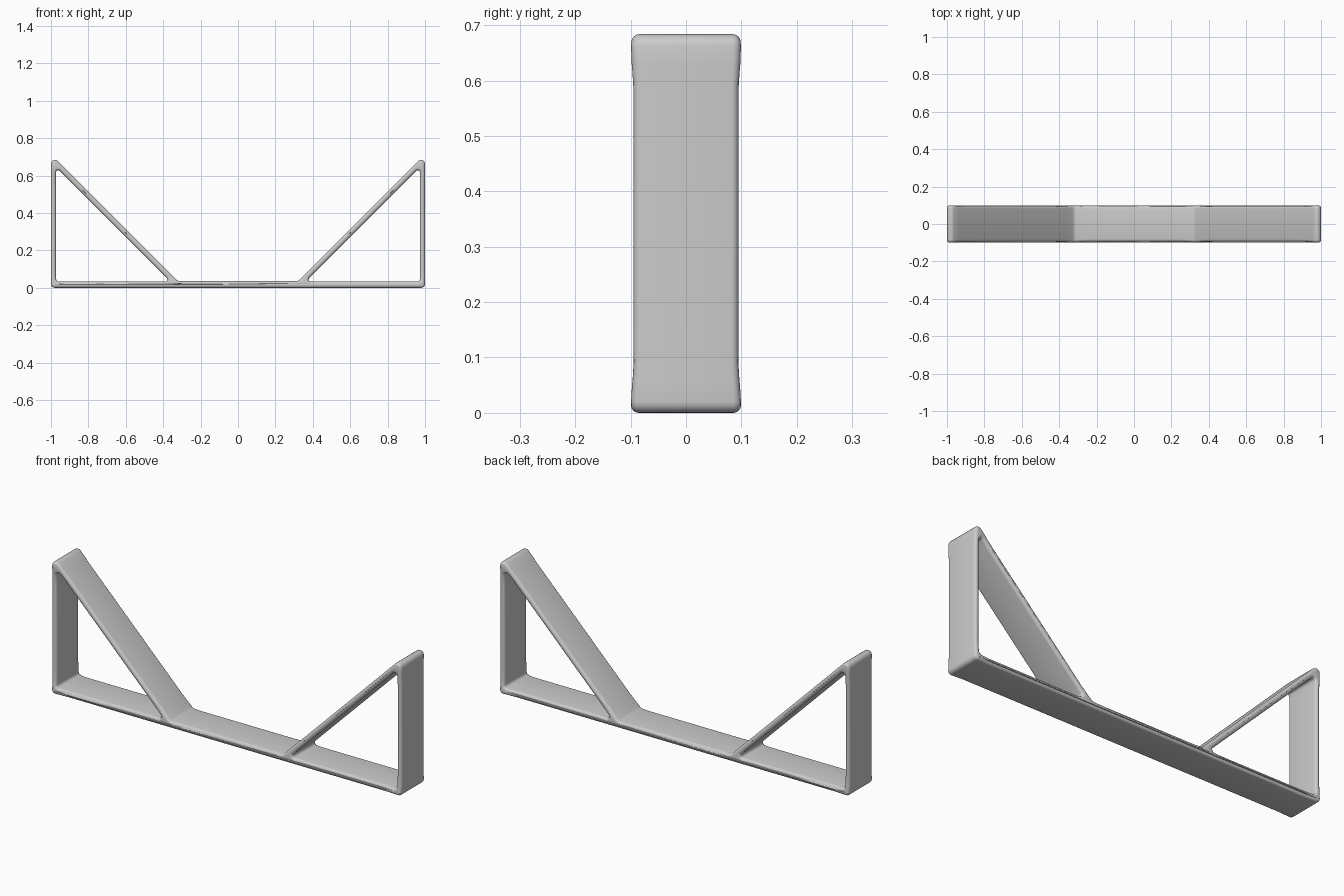
import bpy
import math
from mathutils import Matrix, Vector

cube = bpy.data.objects.get("Cube")
if cube:
    bpy.data.objects.remove(cube, do_unlink=True)

HALF_WIDTH = 0.094
EDGE = 0.013


def rounded(corners, steps=5):
    """Round each (x, z, radius) corner, with extra points beside the joints."""
    pts = []
    count = len(corners)
    for i, (x, z, r) in enumerate(corners):
        p = Vector((x, z))
        a = (Vector(corners[i - 1][:2]) - p).normalized()
        b = (Vector(corners[(i + 1) % count][:2]) - p).normalized()
        half = a.angle(b) / 2
        reach = r / math.tan(half)
        center = p + (a + b).normalized() * (r / math.sin(half))
        start, end = p + a * reach - center, p + b * reach - center
        pts += [p + a * (reach + d) for d in (0.07, 0.035)]
        for k in range(steps + 1):
            t = k / steps
            swing = math.pi - 2 * half
            w0 = math.sin((1 - t) * swing) / math.sin(swing)
            w1 = math.sin(t * swing) / math.sin(swing)
            pts.append(center + start * w0 + end * w1)
        pts += [p + b * (reach + d) for d in (0.035, 0.07)]
    return pts


def mirrored(corners):
    return [(-x, z, r) for x, z, r in reversed(corners)]


# Outline of the whole frame and its triangular openings
right_side = [(1, 0, 0.02), (1, 0.715, 0.022), (0.32, 0.035, 0.03)]
opening = [(0.973, 0.033, 0.016), (0.973, 0.645, 0.012), (0.361, 0.033, 0.012)]
loops = [right_side + mirrored(right_side), opening, mirrored(opening)]

curve = bpy.data.curves.new("frame_profile", "CURVE")
curve.dimensions = "2D"
curve.fill_mode = "BOTH"
curve.extrude = HALF_WIDTH - EDGE
curve.bevel_depth = EDGE
curve.bevel_resolution = 3
curve.offset = -EDGE
for loop in loops:
    pts = rounded(loop)
    spline = curve.splines.new("POLY")
    spline.points.add(len(pts) - 1)
    for point, co in zip(spline.points, pts):
        point.co = (co.x, co.y, 0, 1)
    spline.use_cyclic_u = True

# Turn the profile into a standing mesh
helper = bpy.data.objects.new("frame_profile", curve)
bpy.context.collection.objects.link(helper)
mesh = bpy.data.meshes.new_from_object(
    helper.evaluated_get(bpy.context.evaluated_depsgraph_get()))
bpy.data.objects.remove(helper, do_unlink=True)
mesh.transform(Matrix.Rotation(math.pi / 2, 4, "X"))

# Slight swelling where the bars meet
joints = [(s * x, z) for s in (-1, 1) for x, z in
          ((0.985, 0.015), (0.98, 0.655), (0.345, 0.02))]
for v in mesh.vertices:
    d = min(math.hypot(v.co.x - x, v.co.z - z) for x, z in joints)
    v.co.y *= 1 + 0.055 * math.exp(-(d / 0.05) ** 2)

# Material
gray = bpy.data.materials.new("light_gray")
gray.use_nodes = True
color = (0.6, 0.6, 0.6, 1)
gray.diffuse_color = color
gray.node_tree.nodes["Principled BSDF"].inputs["Base Color"].default_value = color
mesh.materials.clear()
mesh.materials.append(gray)

frame = bpy.data.objects.new("bracket_frame", mesh)
bpy.context.collection.objects.link(frame)
bpy.ops.object.select_all(action="DESELECT")
frame.select_set(True)
bpy.context.view_layer.objects.active = frame

# Weld the front, back and rim together
bpy.ops.object.mode_set(mode="EDIT")
bpy.ops.mesh.select_all(action="SELECT")
bpy.ops.mesh.remove_doubles(threshold=0.0002)
bpy.ops.mesh.normals_make_consistent(inside=False)
bpy.ops.object.mode_set(mode="OBJECT")
bpy.ops.object.shade_smooth_by_angle(angle=math.radians(40))
